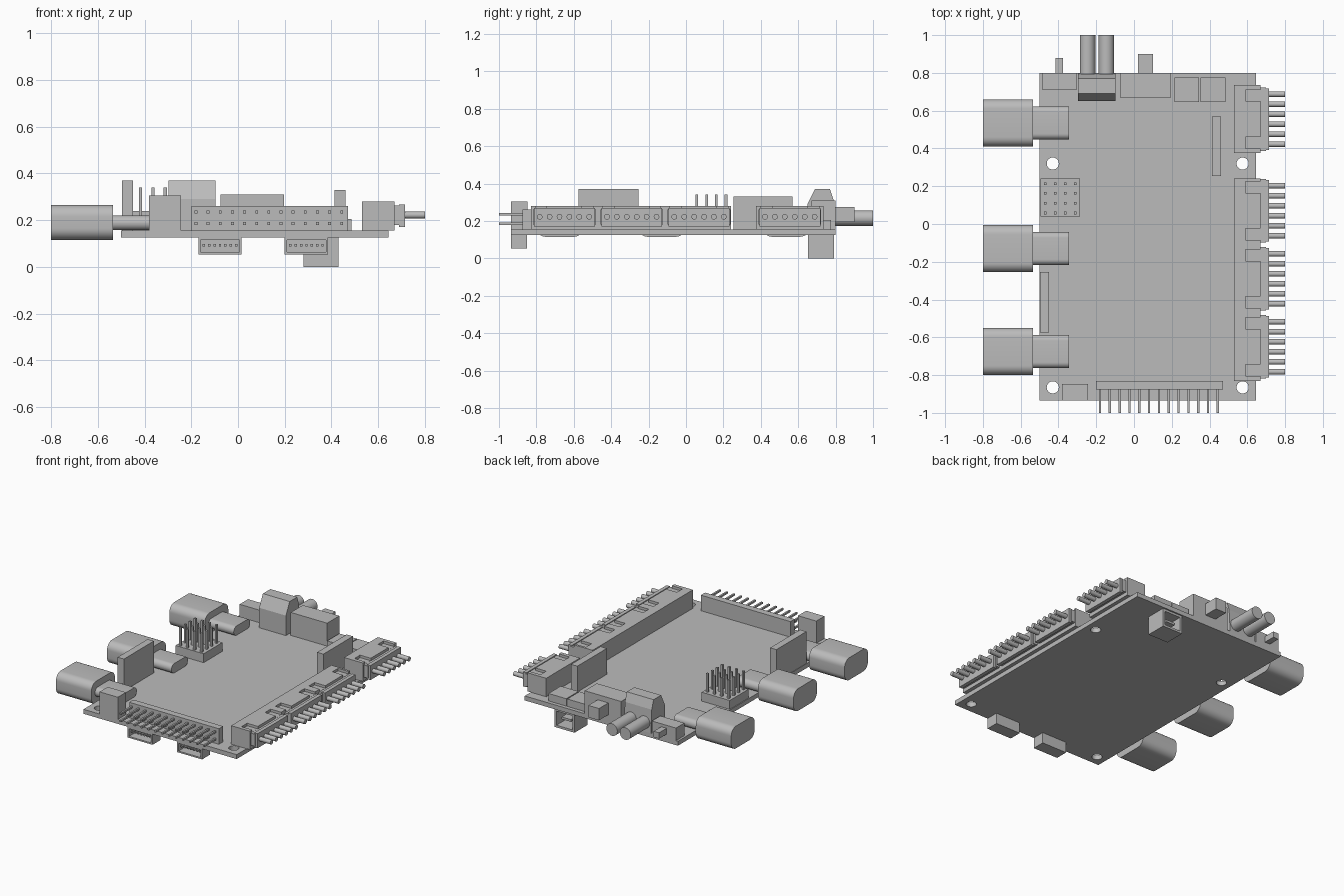
import bpy, bmesh, math
from mathutils import Matrix

if "Cube" in bpy.data.objects:
    bpy.data.objects.remove(bpy.data.objects["Cube"], do_unlink=True)

grey = bpy.data.materials.new("plain grey")
grey.use_nodes = True
COLOUR = (0.5, 0.5, 0.5, 1)
grey.diffuse_color = COLOUR
grey.node_tree.nodes["Principled BSDF"].inputs["Base Color"].default_value = COLOUR


def finish(name, bm, smooth=False):
    bmesh.ops.recalc_face_normals(bm, faces=bm.faces)
    mesh = bpy.data.meshes.new(name)
    bm.to_mesh(mesh)
    bm.free()
    mesh.materials.append(grey)
    ob = bpy.data.objects.new(name, mesh)
    bpy.context.collection.objects.link(ob)
    if smooth:
        bpy.ops.object.select_all(action="DESELECT")
        ob.select_set(True)
        bpy.context.view_layer.objects.active = ob
        bpy.ops.object.shade_smooth_by_angle(angle=math.radians(35))
    return ob


def add_box(bm, x0, x1, y0, y1, z0, z1):
    size = Matrix.Diagonal((x1 - x0, y1 - y0, z1 - z0, 1))
    mid = Matrix.Translation(((x0 + x1) / 2, (y0 + y1) / 2, (z0 + z1) / 2))
    return bmesh.ops.create_cube(bm, size=1, matrix=mid @ size)["verts"]


def boxes(name, *extents):
    bm = bmesh.new()
    for e in extents:
        add_box(bm, *e)
    return finish(name, bm)


def rounded_bar(name, extents, radius):
    # Box with its four x-running edges rounded
    bm = bmesh.new()
    add_box(bm, *extents)
    edges = [e for e in bm.edges if abs(e.verts[0].co.x - e.verts[1].co.x) > 0.01]
    bmesh.ops.bevel(bm, geom=edges, offset=radius, segments=8, profile=0.5, affect="EDGES")
    return finish(name, bm, True)


def cylinders(name, centres, radius, length, axis, sides=24):
    bm = bmesh.new()
    turn = {"X": Matrix.Rotation(math.pi / 2, 4, "Y"),
            "Y": Matrix.Rotation(math.pi / 2, 4, "X"), "Z": Matrix()}[axis]
    for c in centres:
        bmesh.ops.create_cone(bm, cap_ends=True, segments=sides, radius1=radius,
                              radius2=radius, depth=length, matrix=Matrix.Translation(c) @ turn)
    return finish(name, bm, True)


def cut(ob, cutter):
    mod = ob.modifiers.new("cut", "BOOLEAN")
    mod.operation, mod.solver, mod.object = "DIFFERENCE", "EXACT", cutter
    cutter.hide_render = True
    cutter.hide_set(True)


BOTTOM, TOP = 0.125, 0.155

# Circuit board with mounting holes
board = boxes("board", (-0.5, 0.645, -0.935, 0.8, BOTTOM, TOP))
holes = [(x, y, 0.14) for x in (-0.43, 0.575) for y in (-0.865, 0.32)]
cut(board, cylinders("hole_cutter", holes, 0.032, 0.2, "Z", 32))

# Cable plugs along the right edge
for i, y in enumerate((0.535, -0.13, -0.675)):
    rounded_bar(f"plug_body_{i}", (-0.8, -0.535, y - 0.125, y + 0.125, 0.115, 0.265), 0.05)
    rounded_bar(f"plug_tongue_{i}", (-0.54, -0.345, y - 0.088, y + 0.088, 0.157, 0.22), 0.031)

# Side sockets, each plug with a row of wires
def side_socket(name, y0, y1, plug_centres):
    housing = boxes(name, (0.53, 0.67, y0, y1, TOP, 0.28))
    slots = []
    for n, c in enumerate(plug_centres):
        for s in (-1, 1):
            mid = c + s * 0.125
            slots.append((0.59, 0.68, mid - 0.03, mid + 0.03, 0.263, 0.3))
        boxes(f"{name}_plug_{n}", (0.66, 0.70, c - 0.168, c + 0.168, 0.18, 0.262),
              (0.69, 0.715, c - 0.163, c + 0.163, 0.17, 0.268))
        wires = [(0.75, c + (k - 2.5) * 0.053, 0.222) for k in range(6)]
        cylinders(f"{name}_wires_{n}", wires, 0.015, 0.1, "X", 16)
    cut(housing, boxes(f"{name}_cutter", *slots))


side_socket("long_socket", -0.83, 0.24, (-0.65, -0.29, 0.07))
side_socket("short_socket", 0.375, 0.735, (0.555,))

# Front double-row pin connector
boxes("front_connector", (-0.2, 0.47, -0.875, -0.83, TOP, 0.26))
P = 0.006
boxes("front_pins", *[(x - P, x + P, -1, -0.87, z - P, z + P)
                      for x in [-0.18 + 0.052 * k for k in range(13)]
                      for z in (0.185, 0.235)])

# Upright pin header
boxes("header_base", (-0.495, -0.285, 0.04, 0.24, TOP, 0.215))
Q = 0.007
boxes("header_pins", *[(x - Q, x + Q, y - Q, y + Q, 0.2, 0.34)
                       for x in [-0.47 + 0.053 * k for k in range(4)]
                       for y in [0.058 + 0.052 * k for k in range(4)]])

# Upright cards and corner block
boxes("left_card", (0.413, 0.46, 0.255, 0.57, TOP, 0.33))
boxes("right_card", (-0.497, -0.45, -0.575, -0.255, TOP, 0.37))
boxes("corner_block", (-0.38, -0.243, -0.935, -0.848, TOP, 0.305))

# Rear button, rear jack and two low blocks
boxes("rear_button", (-0.485, -0.305, 0.71, 0.8, TOP, 0.24),
      (-0.415, -0.375, 0.79, 0.88, 0.18, 0.22))
boxes("rear_jack", (-0.075, 0.197, 0.67, 0.8, TOP, 0.31),
      (0.02, 0.1, 0.79, 0.9, 0.195, 0.275))
boxes("low_blocks", (0.215, 0.345, 0.645, 0.775, TOP, 0.205),
      (0.352, 0.485, 0.645, 0.775, TOP, 0.205))

# Rear twin port with a sloped top
bm = bmesh.new()
profile = [(0.65, TOP), (0.8, TOP), (0.79, 0.31), (0.77, 0.37), (0.69, 0.37), (0.65, 0.29)]
face = bm.faces.new([bm.verts.new((-0.297, y, z)) for y, z in profile])
side = bmesh.ops.extrude_face_region(bm, geom=[face])["geom"]
bmesh.ops.translate(bm, vec=(0.2, 0, 0), verts=[v for v in side if isinstance(v, bmesh.types.BMVert)])
finish("twin_port", bm)
cylinders("twin_port_barrels", [(-0.246, 0.89, 0.215), (-0.146, 0.89, 0.215)], 0.041, 0.22, "Y", 32)

# Hollow sockets under the front edge
for i, x in enumerate((-0.077, 0.293)):
    shell = boxes(f"under_socket_{i}", (x - 0.093, x + 0.093, -0.935, -0.85, 0.053, BOTTOM))
    cut(shell, boxes(f"under_socket_cutter_{i}", (x - 0.083, x + 0.083, -0.95, -0.87, 0.063, 0.115)))
    boxes(f"under_pins_{i}", *[(c - 0.005, c + 0.005, -0.925, -0.86, 0.088, 0.098)
                               for c in [x + (k - 3) * 0.023 for k in range(7)]])

# Hollow socket under the rear edge
shell = boxes("rear_under_socket", (0.28, 0.43, 0.652, 0.79, 0, BOTTOM))
cut(shell, boxes("rear_under_cutter", (0.295, 0.415, 0.675, 0.82, 0.015, 0.11)))
boxes("rear_under_tongue", (0.32, 0.39, 0.67, 0.77, 0.055, 0.07))
